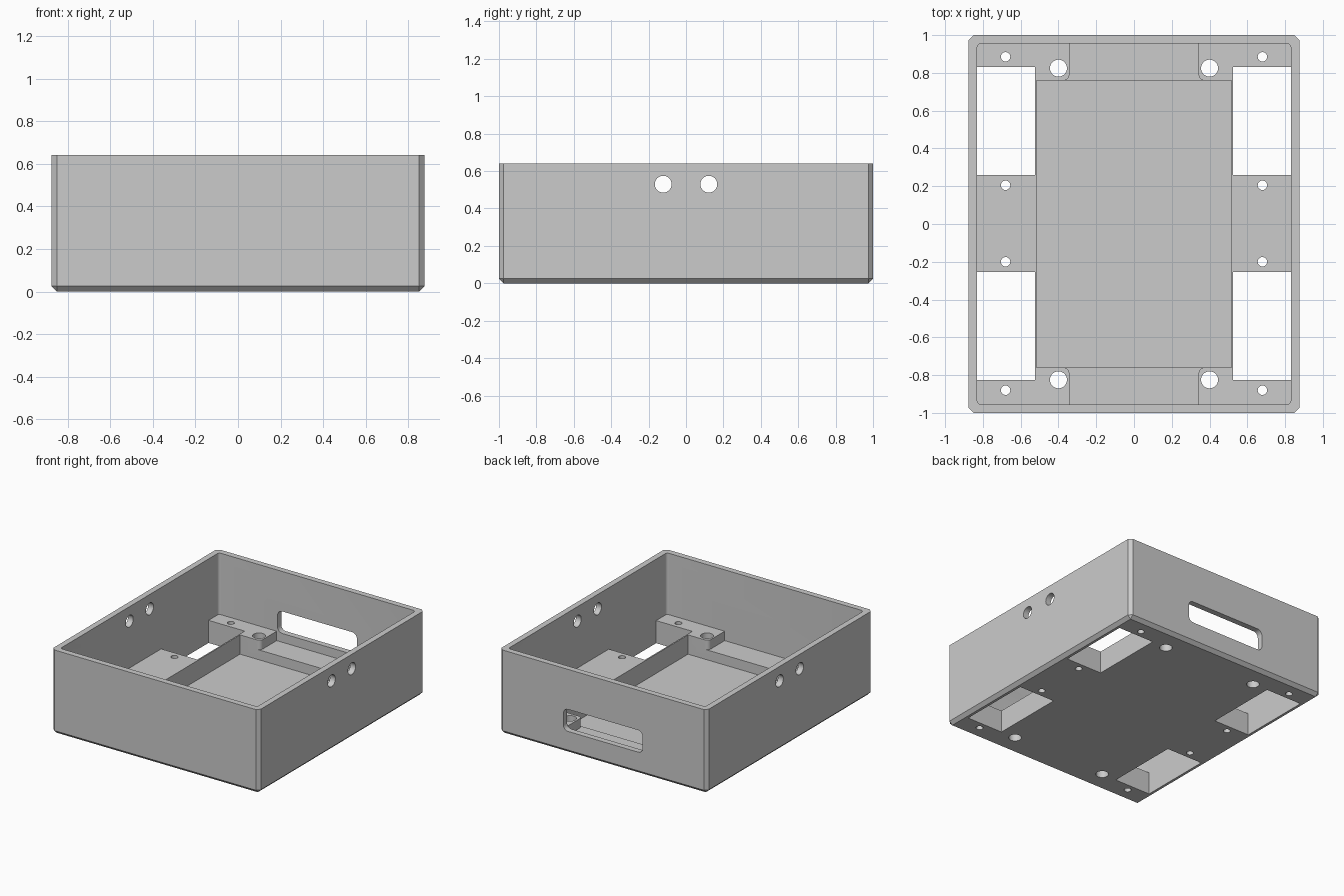
import bpy
import bmesh
from mathutils import Matrix, Vector

if "Cube" in bpy.data.objects:
    bpy.data.objects.remove(bpy.data.objects["Cube"], do_unlink=True)

grey = bpy.data.materials.new("light grey plastic")
grey.use_nodes = True
grey.diffuse_color = (0.6, 0.6, 0.6, 1)
grey.node_tree.nodes["Principled BSDF"].inputs["Base Color"].default_value = (0.6, 0.6, 0.6, 1)


def finish(name, bm):
    bmesh.ops.recalc_face_normals(bm, faces=bm.faces)
    mesh = bpy.data.meshes.new(name)
    bm.to_mesh(mesh)
    bm.free()
    mesh.materials.append(grey)
    obj = bpy.data.objects.new(name, mesh)
    bpy.context.collection.objects.link(obj)
    return obj


def prism(name, outline, z0, z1, rounded=None, radius=0.0, segments=5):
    """Extrude an outline upward and bevel the edges chosen by a rule."""
    bm = bmesh.new()
    face = bm.faces.new([bm.verts.new((x, y, z0)) for x, y in outline])
    top = bmesh.ops.extrude_face_region(bm, geom=[face])["geom"]
    for v in top:
        if isinstance(v, bmesh.types.BMVert):
            v.co.z = z1
    bmesh.ops.recalc_face_normals(bm, faces=bm.faces)
    if rounded:
        edges = [e for e in bm.edges if rounded(*e.verts)]
        bmesh.ops.bevel(bm, geom=edges, offset=radius, segments=segments,
                        profile=0.5, affect='EDGES')
    return finish(name, bm)


def rect(x0, x1, y0, y1):
    return [(x0, y0), (x1, y0), (x1, y1), (x0, y1)]


def vertical(a, b):
    return (a.co - b.co).xy.length < 0.001


def cylinder(name, location, radius, length, axis):
    bm = bmesh.new()
    turn = Vector((0, 0, 1)).rotation_difference(Vector(axis)).to_matrix().to_4x4()
    bmesh.ops.create_cone(bm, cap_ends=True, segments=32, radius1=radius, radius2=radius,
                          depth=length, matrix=Matrix.Translation(location) @ turn)
    return finish(name, bm)


# Main dimensions
W, L, H = 0.875, 1.0, 0.64
IN_X, IN_Y = 0.83, 0.955
DECK, CHANNEL, POCKET = 0.172, 0.1, 0.025
POCKET_X, POCKET_Y, CHANNEL_X = 0.515, 0.76, 0.342

# Outer body, chamfered on the upright and bottom edges
tray = prism("open_tray", rect(-W, W, -L, L), 0, H,
             lambda a, b: vertical(a, b) or max(a.co.z, b.co.z) < 0.001, 0.025, 1)


def cut(cutter):
    mod = tray.modifiers.new("cut", 'BOOLEAN')
    mod.operation = 'DIFFERENCE'
    mod.solver = 'EXACT'
    mod.object = cutter
    bpy.context.view_layer.objects.active = tray
    bpy.ops.object.modifier_apply(modifier=mod.name)
    bpy.data.objects.remove(cutter, do_unlink=True)


# Open interior above the deck
cut(prism("interior", rect(-IN_X, IN_X, -IN_Y, IN_Y), DECK, 1, vertical, 0.02))

# Cross-shaped recess: central pocket plus end channels between rounded corner blocks
quarter = [(POCKET_X, POCKET_Y), (CHANNEL_X, POCKET_Y), (CHANNEL_X, IN_Y)]
half = quarter + [(-x, y) for x, y in reversed(quarter)]
cross = half + [(-x, -y) for x, y in half]


def block_corner(a, b):
    return vertical(a, b) and abs(abs(a.co.x) - CHANNEL_X) < 0.001 and abs(a.co.y) < 0.8


cut(prism("recess", cross, CHANNEL, 0.3, block_corner, 0.03))
cut(prism("pocket", rect(-POCKET_X, POCKET_X, -POCKET_Y, POCKET_Y), POCKET, 0.3))

for side in (-1, 1):
    # Floor windows beside the pocket
    for y0, y1 in ((0.26, 0.83), (-0.825, -0.255)):
        xs = sorted((side * 0.525, side * IN_X))
        cut(prism("window", rect(*xs, y0, y1), -0.1, 0.3))
    # Small screw holes and larger corner holes through the deck
    for y in (-0.88, -0.2, 0.205, 0.885):
        cut(cylinder("screw_hole", (side * 0.68, y, 0.1), 0.025, 0.4, (0, 0, 1)))
    for y in (-0.825, 0.825):
        cut(cylinder("corner_hole", (side * 0.4, y, 0.1), 0.045, 0.4, (0, 0, 1)))
    # Pairs of holes through the side walls
    for y in (-0.122, 0.122):
        cut(cylinder("wall_hole", (side * W, y, 0.53), 0.045, 0.3, (1, 0, 0)))

# Rounded slot through the back wall
cut(prism("slot", rect(-0.335, 0.335, 0.9, 1.1), DECK - 0.005, 0.335,
          lambda a, b: (a.co - b.co).xz.length < 0.001, 0.04))

# Smooth round holes, keep all other edges sharp
bpy.ops.object.select_all(action='DESELECT')
tray.select_set(True)
bpy.context.view_layer.objects.active = tray
bpy.ops.object.shade_smooth_by_angle(angle=0.52)
